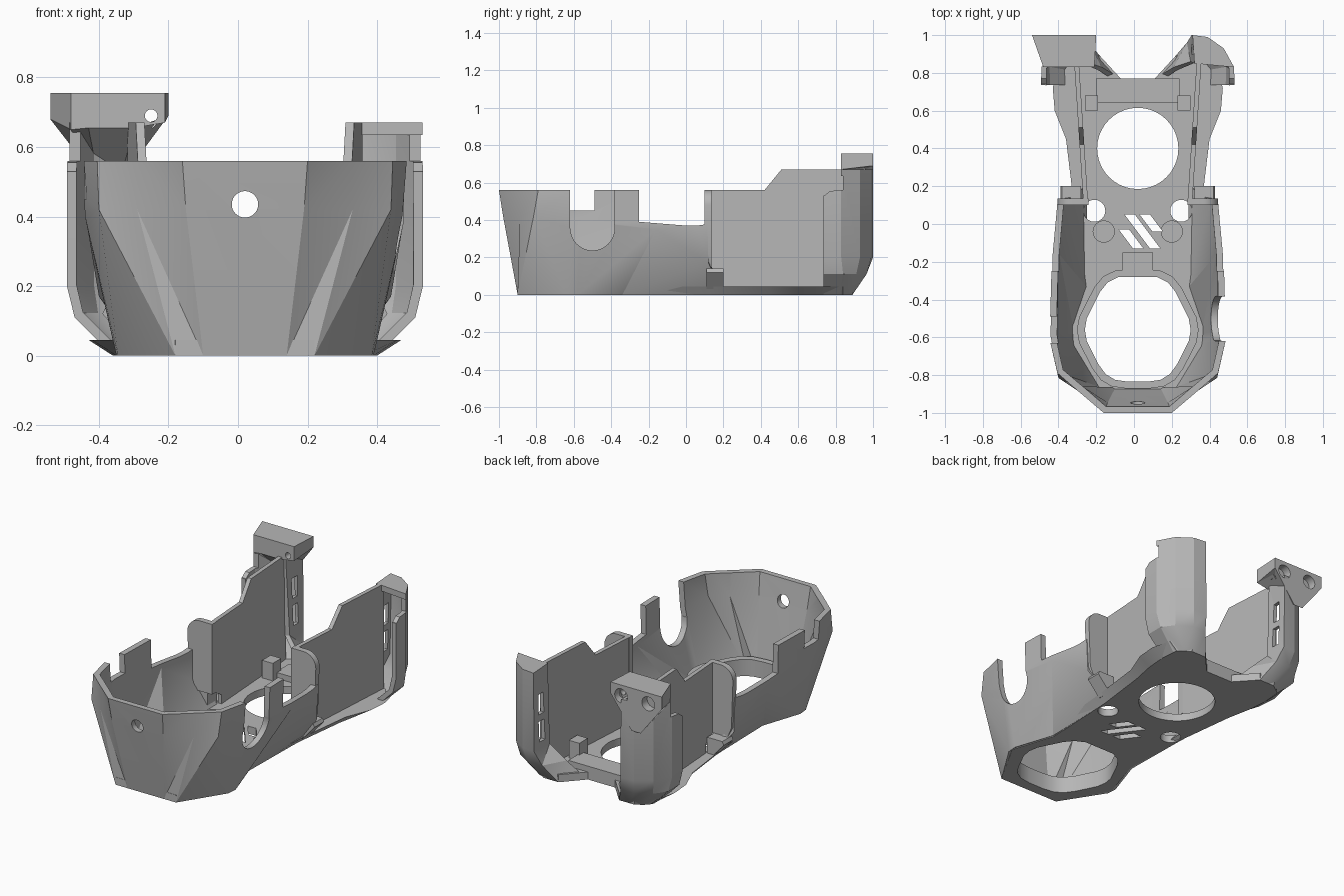
import bpy, bmesh, math
from mathutils import Vector

if "Cube" in bpy.data.objects:
    bpy.data.objects.remove(bpy.data.objects["Cube"], do_unlink=True)

CX = 0.02  # symmetry plane of the shell
grey = bpy.data.materials.new("plain grey")
grey.use_nodes = True
grey.diffuse_color = (0.47, 0.47, 0.47, 1)
grey.node_tree.nodes["Principled BSDF"].inputs["Base Color"].default_value = (0.47, 0.47, 0.47, 1)


def add(name, verts, faces, fix=True):
    me = bpy.data.meshes.new(name)
    me.from_pydata([Vector(v) for v in verts], [], faces)
    if fix:
        bm = bmesh.new()
        bm.from_mesh(me)
        bmesh.ops.recalc_face_normals(bm, faces=bm.faces)
        bm.to_mesh(me)
        bm.free()
    me.materials.append(grey)
    ob = bpy.data.objects.new(name, me)
    bpy.context.scene.collection.objects.link(ob)
    return ob


def prism(name, a, b):
    """Solid between two matching rings."""
    n = len(a)
    faces = [tuple(range(n)), tuple(range(n, 2 * n))]
    faces += [(i, (i + 1) % n, n + (i + 1) % n, n + i) for i in range(n)]
    return add(name, list(a) + list(b), faces)


def slab(name, pts, z0, z1):
    return prism(name, [(x, y, z0) for x, y in pts], [(x, y, z1) for x, y in pts])


def box(name, x0, x1, y0, y1, z0, z1):
    return slab(name, [(x0, y0), (x1, y0), (x1, y1), (x0, y1)], z0, z1)


def rod(name, centre, r, half, axis):
    """Cylinder along axis 0, 1 or 2."""
    rings = []
    for e in (-half, half):
        ring = []
        for k in range(40):
            t = k * math.tau / 40
            p = [r * math.cos(t), r * math.sin(t)]
            p.insert(axis, e)
            ring.append(Vector(centre) + Vector(p))
        rings.append(ring)
    return prism(name, *rings)


def wall(name, rings, thickness):
    """Open strip of stacked counter-clockwise rings, folded symmetrically and thickened inward."""
    n = len(rings[0])
    faces = []
    for r in range(len(rings) - 1):
        for i in range(n - 1):
            a = r * n + i
            b, c, d = a + 1, a + n + 1, a + n
            if i == n // 2 - 1:
                faces.append((a, b, c, d))
            elif i < n // 2:
                faces += [(a, b, d), (b, c, d)]
            else:
                faces += [(a, b, c), (a, c, d)]
    ob = add(name, [p for ring in rings for p in ring], faces, fix=False)
    ob.modifiers.new("thick", 'SOLIDIFY').thickness = thickness
    return ob


def finish(ob, cutters=()):
    """Bake modifiers and cuts, then shade."""
    for c in cutters:
        c.hide_render = True
        m = ob.modifiers.new("cut", 'BOOLEAN')
        m.operation, m.solver, m.object = 'DIFFERENCE', 'EXACT', c
    dg = bpy.context.evaluated_depsgraph_get()
    dg.update()
    me = bpy.data.meshes.new_from_object(ob.evaluated_get(dg))
    ob.modifiers.clear()
    ob.data = me
    me.shade_smooth()
    me.set_sharp_from_angle(angle=math.radians(25))
    for c in cutters:
        bpy.data.objects.remove(c, do_unlink=True)


def mirrored(half):
    """Left half, front to back, to a full counter-clockwise ring."""
    return [(CX - p[0], *p[1:]) for p in reversed(half)] + [(CX + p[0], *p[1:]) for p in half]


# Faceted front bowl
low = [(.12, -.9, 0), (.2, -.9, 0), (.365, -.64, 0), (.37, -.58, 0), (.29, -.34, 0), (.3, .2, 0)]
mid = [(.17, -.978, .42), (.31, -.888, .42), (.42, -.815, .42), (.46, -.58, .4), (.45, -.16, .35), (.42, .12, .17)]
top = [(.18, -1, .56), (.31, -.89, .56), (.425, -.79, .56), (.467, -.61, .56), (.455, -.18, .56), (.43, .11, .56)]
bowl = wall("front_bowl", [mirrored(r) for r in (low, mid, top)], .035)
dip = [(-.25, .39), (0, .37), (.06, .37), (.2, .39), (.2, 1), (-.25, 1)]
finish(bowl, [
    box("cut_rim", -1, 1, -2, 1, .56, 1),
    box("cut_base", -1, 1, -2, 1, -1, 0),
    prism("cut_sides", [(-1, y, z) for y, z in dip], [(1, y, z) for y, z in dip]),
    box("cut_step", -1, -.2, -.63, -.49, .45, 1),
    box("cut_notch", .2, 1, -.62, -.385, .355, 1),
    rod("cut_notch_round", (.5, -.5, .355), .118, .3, 0),
    rod("cut_front_hole", (CX, -1, .435), .038, .2, 1)])

# Floor with flared edge, large openings and vents
base = [(.2, -.9), (.365, -.61), (.28, -.34), (.3, .12), (.34, .45), (.37, .6),
        (.38, .72), (.37, .84), (.3, .89), (.2, .89), (.09, .77)]
flare = [(.2, -.9), (.37, -.61), (.3, -.34), (.34, .12), (.38, .45), (.44, .6),
         (.45, .72), (.42, .84), (.31, .9), (.2, .89), (.09, .77)]
floor = prism("floor", mirrored([(x, y, 0) for x, y in base]), mirrored([(x, y, .045) for x, y in flare]))
hexagon = [(.05, -.835), (.12, -.825), (.17, -.795), (.21, -.74), (.27, -.62), (.28, -.56),
           (.27, -.5), (.2, -.36), (.16, -.31), (.1, -.28)]


def vent(x0, y0, y1, w=.055, lean=.75):
    d = (y0 - y1) * lean
    return slab("cut_vent", [(x0, y0), (x0 + w, y0), (x0 + w + d, y1), (x0 + d, y1)], -1, 1)


cuts = [slab("cut_opening", mirrored(hexagon), -1, 1), rod("cut_round", (CX, .4, 0), .215, 1, 2),
        vent(-.08, -.03, -.13), vent(-.05, .05, -.13), vent(.03, .05, -.04)]
for s in (1, -1):
    cuts += [rod("cut_screw", (CX + s * .23, .07, 0), .058, 1, 2),
             rod("cut_recess", (CX + s * .18, -.04, .045), .056, .012, 2)]
finish(floor, cuts)

# Collar around the front opening
collar = slab("opening_collar", mirrored([(x * 1.15, -.555 + (y + .555) * 1.13) for x, y in hexagon]), .002, .1)
finish(collar, [slab("cut_collar", mirrored(hexagon), -1, 1)])

# Crossbars on the floor
finish(box("rear_crossbar", CX - .22, CX + .22, .64, .77, .03, .08))
finish(box("middle_block", CX - .08, CX + .08, -.25, -.15, .03, .1))

panel_side = [(.13, .14), (.2, .1), (.2, .04), (.87, .04), (.87, .67), (.51, .67), (.42, .56), (.13, .56)]
pillar_rings = [  # height, then outline from the inner foot round the back to the outer lip
    (0, [(.09, .77), (.2, .89), (.27, .89), (.34, .87), (.38, .82), (.38, .735)]),
    (.11, [(.19, .83), (.26, .96), (.35, .965), (.44, .91), (.49, .84), (.49, .735)]),
    (.2, [(.28, .86), (.285, 1), (.37, .99), (.455, .93), (.51, .83), (.512, .735)]),
    (.67, [(.3, .85), (.29, 1), (.37, .99), (.455, .93), (.51, .83), (.512, .735)])]

for s, side in ((1, "left"), (-1, "right")):
    def sx(x):
        return CX + s * x

    # Long upright panel
    def panel_face(off):
        return [(sx(.256 + .065 * y + off), y, z) for y, z in panel_side]
    finish(prism(side + "_panel", panel_face(0), panel_face(.025)))

    # Crosswise wall with rounded outer corner, and the low shoulder behind it
    arc = [(.345 + .08 * math.sin(t), .48 + .08 * math.cos(t))
           for t in (k * math.pi / 16 for k in range(9))]
    outline = [(.262, .14), (.262, .56)] + arc + [(.415, .2), (.39, .14)]
    finish(prism(side + "_cross_wall", [(sx(x), .1, z) for x, z in outline],
                 [(sx(x), .135, z) for x, z in outline]))
    shoulder = [(.3, .03), (.3, .14), (.4, .14), (.41, .12), (.33, .03)]
    finish(prism(side + "_shoulder", [(sx(x), .11, z) for x, z in shoulder],
                 [(sx(x), .2, z) for x, z in shoulder]))

    # Rear pillar shell with slots and a lower outer lip
    rings = []
    for z, pts in pillar_rings:
        ring = [(sx(x), y, z) for x, y in pts]
        rings.append(ring[::-1] if s > 0 else ring)
    slots = [box("cut_slot", sx(.2), sx(.34), .9, .95, z, z + .12) for z in (.24, .4)]
    lip = [(.6, .53), (.74, .53), (.77, .555), (.84, .56), (.84, 1), (.6, 1)]
    finish(wall(side + "_rear_pillar", rings, .028),
           slots + [prism("cut_lip", [(-1, y, z) for y, z in lip], [(1, y, z) for y, z in lip]),
                    box("cut_top", -1, 1, .5, 1.5, .67, 1), box("cut_foot", -1, 1, .5, 1.5, -1, 0)])

    # Small inner bracket
    xs = sorted((sx(.21), sx(.28)))
    finish(box(side + "_bracket", *xs, .6, .68, .03, .15))

# Cap closing the left pillar
finish(slab("left_pillar_cap", [(CX + x, y) for x, y in pillar_rings[-1][1][:5]], .635, .67))

# Mounting head on the right pillar
back = [(-.54, .755), (-.2, .755), (-.2, .69), (-.34, .5), (-.4, .5), (-.54, .68)]
front = [(-.48, .755), (-.21, .755), (-.21, .67), (-.3, .655), (-.43, .655), (-.48, .65)]
head = prism("mounting_head", [(x, 1, z) for x, z in back], [(x, .83, z) for x, z in front])
finish(head, [rod("cut_bore", (x, 1, .69), .042, .05, 1) for x in (-.45, -.27)]
       + [rod("cut_pin", (-.25, .9, .69), .018, .3, 1)])
